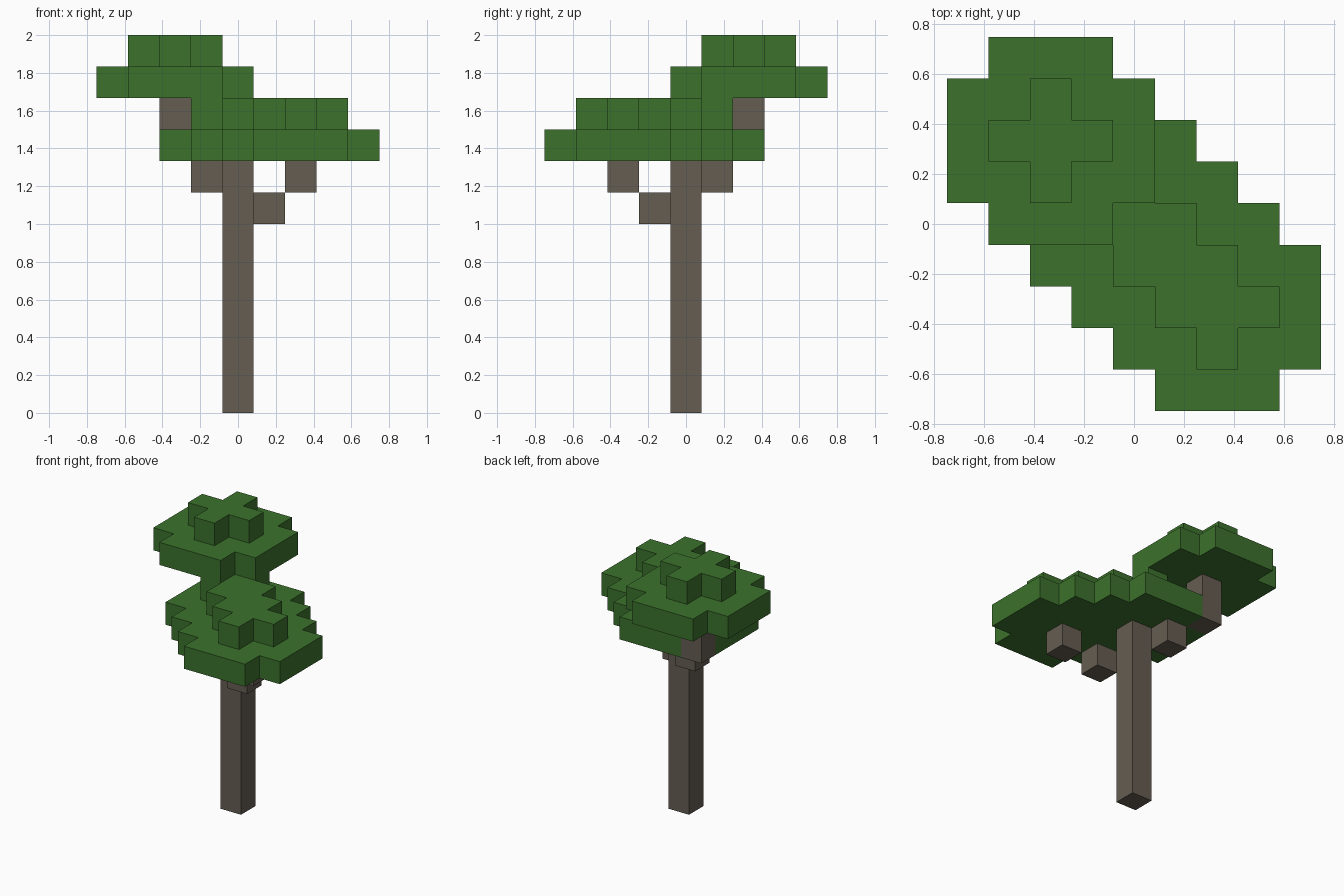
import bpy
import bmesh
from mathutils import Vector

if "Cube" in bpy.data.objects:
    bpy.data.objects.remove(bpy.data.objects["Cube"], do_unlink=True)

UNIT = 1 / 6  # edge length of one block


def make_material(name, color):
    mat = bpy.data.materials.new(name)
    mat.use_nodes = True
    mat.diffuse_color = color
    mat.node_tree.nodes["Principled BSDF"].inputs["Base Color"].default_value = color
    return mat


def make_blocks(name, cells, mat):
    """Join grid blocks into one shell, leaving out the faces between neighbours."""
    bm = bmesh.new()
    axes = [Vector((1, 0, 0)), Vector((0, 1, 0)), Vector((0, 0, 1))]
    for cell in cells:
        center = Vector(cell) + Vector((0, 0, 0.5))
        for i in range(3):
            for sign in (-1, 1):
                normal = axes[i] * sign
                if tuple(int(c) for c in Vector(cell) + normal) in cells:
                    continue
                u = axes[(i + 1) % 3] / 2
                v = axes[(i + 2) % 3] / 2 * sign
                mid = center + normal / 2
                corners = (mid - u - v, mid + u - v, mid + u + v, mid - u + v)
                bm.faces.new([bm.verts.new(p * UNIT) for p in corners])
    bmesh.ops.remove_doubles(bm, verts=bm.verts, dist=0.001)
    mesh = bpy.data.meshes.new(name)
    bm.to_mesh(mesh)
    bm.free()
    mesh.materials.append(mat)
    obj = bpy.data.objects.new(name, mesh)
    bpy.context.collection.objects.link(obj)
    return obj


def disc(x, y, z, radius):
    """Square layer of blocks with its four corners missing."""
    span = range(-radius, radius + 1)
    return {(x + i, y + j, z) for i in span for j in span
            if abs(i) + abs(j) < 2 * radius}


bark = make_material("bark brown", (0.130, 0.109, 0.084, 1))
leaf = make_material("leaf green", (0.045, 0.168, 0.026, 1))

# Trunk and branches
make_blocks("trunk", {(0, 0, z) for z in range(8)}, bark)
make_blocks("front_branch_inner", {(1, -1, 6)}, bark)
make_blocks("front_branch_outer", {(2, -2, 7)}, bark)
make_blocks("back_branch_inner", {(-1, 1, 7)}, bark)
make_blocks("back_branch_upright", {(-2, 2, 8), (-2, 2, 9)}, bark)

# Lower canopy: overlapping clumps running from the trunk to the front branch
lower = set()
for step in range(3):
    lower |= disc(step, -step, 8, 2) | disc(step, -step, 9, 1)
make_blocks("lower_canopy", lower, leaf)

# Upper canopy on the back branch
make_blocks("upper_canopy", disc(-2, 2, 10, 2) | disc(-2, 2, 11, 1), leaf)
